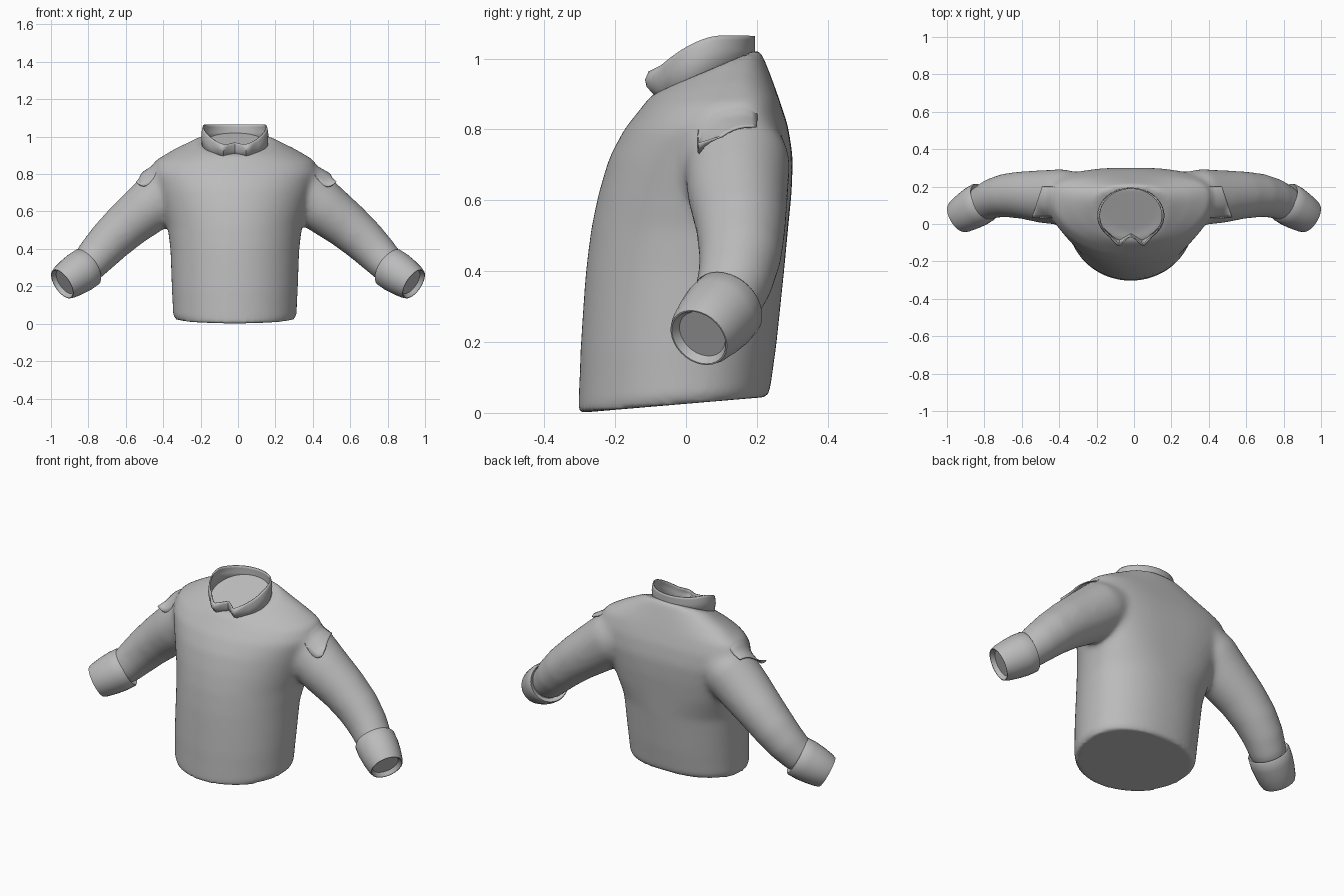
import bpy, bmesh, math
from mathutils import Vector
from mathutils.bvhtree import BVHTree

if "Cube" in bpy.data.objects:
    bpy.data.objects.remove(bpy.data.objects["Cube"])

fabric = bpy.data.materials.new("grey_fabric")
fabric.diffuse_color = (0.5, 0.5, 0.5, 1)
fabric.use_nodes = True
fabric.node_tree.nodes["Principled BSDF"].inputs["Base Color"].default_value = fabric.diffuse_color
CX = -0.017  # torso sits slightly off centre


def make_object(name, bm):
    bmesh.ops.recalc_face_normals(bm, faces=bm.faces[:])
    mesh = bpy.data.meshes.new(name)
    bm.to_mesh(mesh)
    bm.free()
    ob = bpy.data.objects.new(name, mesh)
    bpy.context.collection.objects.link(ob)
    mesh.materials.append(fabric)
    return ob


def select(*obs):
    bpy.ops.object.select_all(action='DESELECT')
    for o in obs:
        o.select_set(True)
    bpy.context.view_layer.objects.active = obs[0]


def smooth(ob, angle=40):
    select(ob)
    bpy.ops.object.shade_smooth_by_angle(angle=math.radians(angle))


def loft(name, rings, cap=True):
    """Skin closed rings of points, with optional end caps."""
    bm = bmesh.new()
    loops = [[bm.verts.new(p) for p in r] for r in rings]
    n = len(loops[0])
    for a, b in zip(loops, loops[1:]):
        for i in range(n):
            bm.faces.new((a[i], a[(i + 1) % n], b[(i + 1) % n], b[i]))
    if cap:
        bm.faces.new(loops[0][::-1])
        bm.faces.new(loops[-1])
    return make_object(name, bm)


def circle(c, axis, r, n=32):
    q = axis.to_track_quat('Z', 'Y')
    return [c + q @ Vector((r * math.cos(2 * math.pi * i / n), r * math.sin(2 * math.pi * i / n), 0))
            for i in range(n)]


def torso_ring(hw, yc, yf, yb, zf, zb, n=64):
    """Egg-shaped section; the back is squarer around the shoulder blades."""
    pts = []
    back_power = 0.72 if 0.5 < zf < 0.88 else 0.9
    for i in range(n):
        t = 2 * math.pi * i / n
        s, x = -math.cos(t), math.sin(t)
        if s > 0:
            x = math.copysign(abs(x) ** back_power, x)
            y = yc + (yb - yc) * s ** back_power
        else:
            y = yc + (yc - yf) * s
        pts.append((CX + hw * x, y, zf + (zb - zf) * (y - yf) / (yb - yf)))
    return pts


# torso: half width, widest y, front y, back y, front z, back z
body = loft("shirt_body", [torso_ring(*r) for r in (
    (.318, 0, -.303, .228, .000, .045), (.330, 0, -.303, .238, .03, .07),
    (.337, .01, -.298, .255, .18, .19), (.341, .025, -.291, .266, .29, .295),
    (.345, .04, -.283, .277, .40, .40), (.36, .07, -.268, .288, .52, .52),
    (.39, .10, -.247, .298, .62, .62), (.425, .13, -.217, .302, .72, .72),
    (.452, .14, -.175, .288, .80, .81), (.425, .14, -.127, .265, .86, .88),
    (.32, .13, -.10, .238, .895, .955), (.20, .10, -.085, .208, .91, 1.03),
    (.15, .07, -.065, .185, .905, 1.02))])

# sleeves: path points with radius, made for both sides
PATH = ((.26, .145, .76, .125), (.37, .145, .705, .15), (.47, .146, .62, .143), (.59, .155, .525, .128),
        (.68, .153, .443, .118), (.75, .138, .37, .108), (.81, .11, .305, .097), (.86, .08, .27, .08))
sleeves = []
for s in (-1, 1):
    pts = [Vector((s * x + CX * max(0, (.8 - x) / .5), y, z)) for x, y, z, r in PATH]
    rings = []
    for i, p in enumerate(pts):
        axis = pts[min(i + 1, len(pts) - 1)] - pts[max(i - 1, 0)]
        rings.append(circle(p, axis, PATH[i][3]))
    sleeves.append(loft("sleeve", rings))

# blend torso and sleeves into one soft garment, keeping the hem crisp
select(body, *sleeves)
bpy.ops.object.join()
m = body.modifiers.new("blend", 'REMESH')
m.mode, m.voxel_size = 'VOXEL', 0.011
bpy.ops.object.modifier_apply(modifier="blend")
soft = body.vertex_groups.new(name="soft")
for v in body.data.vertices:
    soft.add([v.index], min(1, max(.06, (v.co.z - .06) / .06)), 'REPLACE')
m = body.modifiers.new("soften", 'SMOOTH')
m.factor, m.iterations, m.vertex_group = 0.5, 36, "soft"
bpy.ops.object.modifier_apply(modifier="soften")
smooth(body, 50)
tree = BVHTree.FromObject(body, bpy.context.evaluated_depsgraph_get())

for s, side in ((-1, "left"), (1, "right")):
    # folded cuff with a shallow recessed opening
    a, b = Vector((s * .805, .118, .303)), Vector((s * .940, .036, .212))
    axis = b - a
    cuff = loft(side + "_cuff", [circle(a + axis * t, axis, r) for t, r in (
        (.08, .085), (-.02, .106), (.02, .111), (.3, .112), (.6, .106), (.88, .097), (1, .089),
        (1, .085), (.88, .072))])
    smooth(cuff)

    # shoulder flap lying on the sleeve, lifting only at its outer edge
    bm = bmesh.new()
    N = 10
    grid = []
    for i in range(N + 1):
        u = i / N
        row = []
        for j in range(N + 1):
            v = j / N
            y = .035 + .165 * v
            x = .40 + u * (.135 - .055 * v)
            hit = tree.ray_cast(Vector((s * x + CX * .6, y, 2)), Vector((0, 0, -1)))[0]
            lift = -.010 + .030 * u * min(1, .4 + 2 * v)
            z = hit.z + lift
            if u > .5:  # keep the front corner from sliding down the sleeve
                z = max(z, hit.z + lift + (u - .5) * 2 * (.755 + .3 * (y - .02) - hit.z - lift))
            row.append(bm.verts.new((hit.x, hit.y, z)))
        grid.append(row)
    for i in range(N):
        for j in range(N):
            bm.faces.new((grid[i][j], grid[i + 1][j], grid[i + 1][j + 1], grid[i][j + 1]))
    flap = make_object(side + "_shoulder_flap", bm)
    sol = flap.modifiers.new("thickness", 'SOLIDIFY')
    sol.thickness, sol.offset = .006, 0
    smooth(flap)


# collar: standing band rooted in the neck, with two pointed tips at the front
def rim_height(y):
    return 1.064 - 1.9 * max(0, .10 - y) ** 1.75


rows = [[], [], [], []]
N = 72
for i in range(N):
    t = 2 * math.pi * i / N
    d = abs(math.degrees(math.atan2(math.sin(t), math.cos(t))))
    tip = max(0, 1 - abs(d - 24) / 16)
    notch = max(0, 1 - d / 20)
    x, c = math.sin(t), math.cos(t)
    y = .045 - .146 * c + .035 * notch
    top = rim_height(y) - .012 * notch
    base = .91 + .42 * (y + .085) - .04
    low = max(base + .01, top - .04)
    rows[0].append((CX + .172 * x, y + .035 * max(0, c), base))
    rows[1].append((CX + .176 * x, y - .022 * tip, low + .006 * tip))
    rows[2].append((CX + .172 * x, y - .026 * tip, top - .012 - .01 * tip))
    rows[3].append((CX + .168 * x, y - .016 * tip, top))
collar = loft("collar", rows, cap=False)
sol = collar.modifiers.new("thickness", 'SOLIDIFY')
sol.thickness, sol.offset = .007, 0
smooth(collar)
